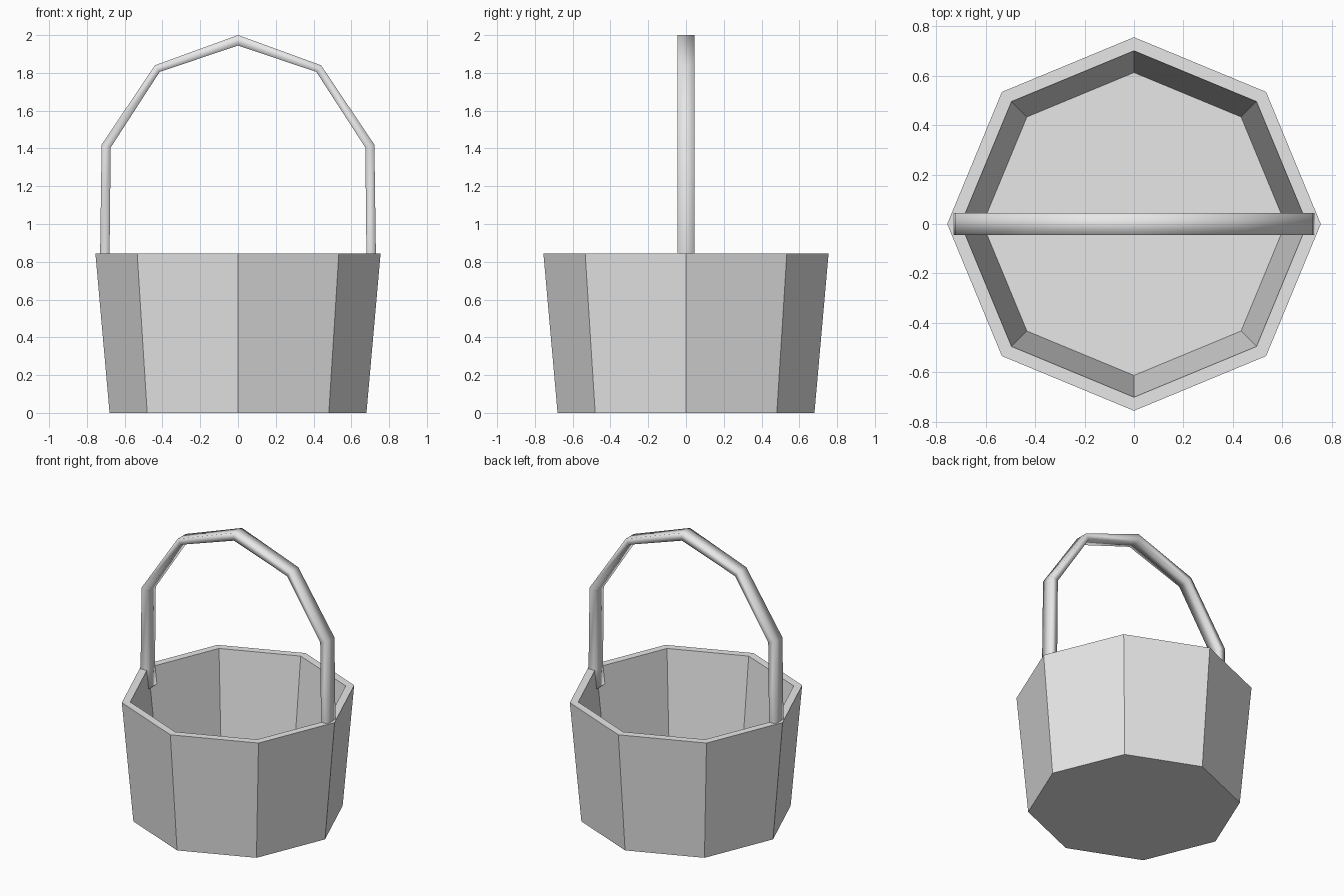
import bpy, bmesh
from math import cos, sin, tau

if "Cube" in bpy.data.objects:
    bpy.data.objects.remove(bpy.data.objects["Cube"], do_unlink=True)

grey = bpy.data.materials.new("plain_grey")
grey.use_nodes = True
grey.diffuse_color = (0.8, 0.8, 0.8, 1)
grey.node_tree.nodes["Principled BSDF"].inputs["Base Color"].default_value = (0.8, 0.8, 0.8, 1)


def loft(name, rings, smooth):
    """Join equal rings of points with quads and cap both ends."""
    bm = bmesh.new()
    rows = [[bm.verts.new(p) for p in ring] for ring in rings]
    n = len(rows[0])
    for a, b in zip(rows, rows[1:]):
        for i in range(n):
            j = (i + 1) % n
            bm.faces.new((a[i], a[j], b[j], b[i]))
    bm.faces.new(rows[0][::-1])
    bm.faces.new(rows[-1])
    bmesh.ops.recalc_face_normals(bm, faces=bm.faces)
    for f in bm.faces:
        f.smooth = smooth
    mesh = bpy.data.meshes.new(name)
    bm.to_mesh(mesh)
    bm.free()
    mesh.materials.append(grey)
    obj = bpy.data.objects.new(name, mesh)
    bpy.context.collection.objects.link(obj)
    return obj


def octagon(radius, z):
    return [(radius * cos(i * tau / 8), radius * sin(i * tau / 8), z) for i in range(8)]


# Bucket: outer wall, rim, inner wall and floor
profile = [(0.68, 0), (0.755, 0.845), (0.70, 0.845), (0.612, 0.05)]
loft("bucket", [octagon(r, z) for r, z in profile], False)

# Handle: flat bar bent into an arch, given as outer and inner (x, z) pairs
half = [((0.71, 0.72), (0.665, 0.72)),
        ((0.73, 0.845), (0.68, 0.845)),
        ((0.722, 1.42), (0.674, 1.405)),
        ((0.44, 1.84), (0.415, 1.805)),
        ((0, 2.0), (0, 1.945))]
mirrored = [((-o[0], o[1]), (-i[0], i[1])) for o, i in half[-2::-1]]
w = 0.045
bars = [[(o[0], -w, o[1]), (o[0], w, o[1]), (i[0], w, i[1]), (i[0], -w, i[1])]
        for o, i in half + mirrored]
loft("handle", bars, True)
